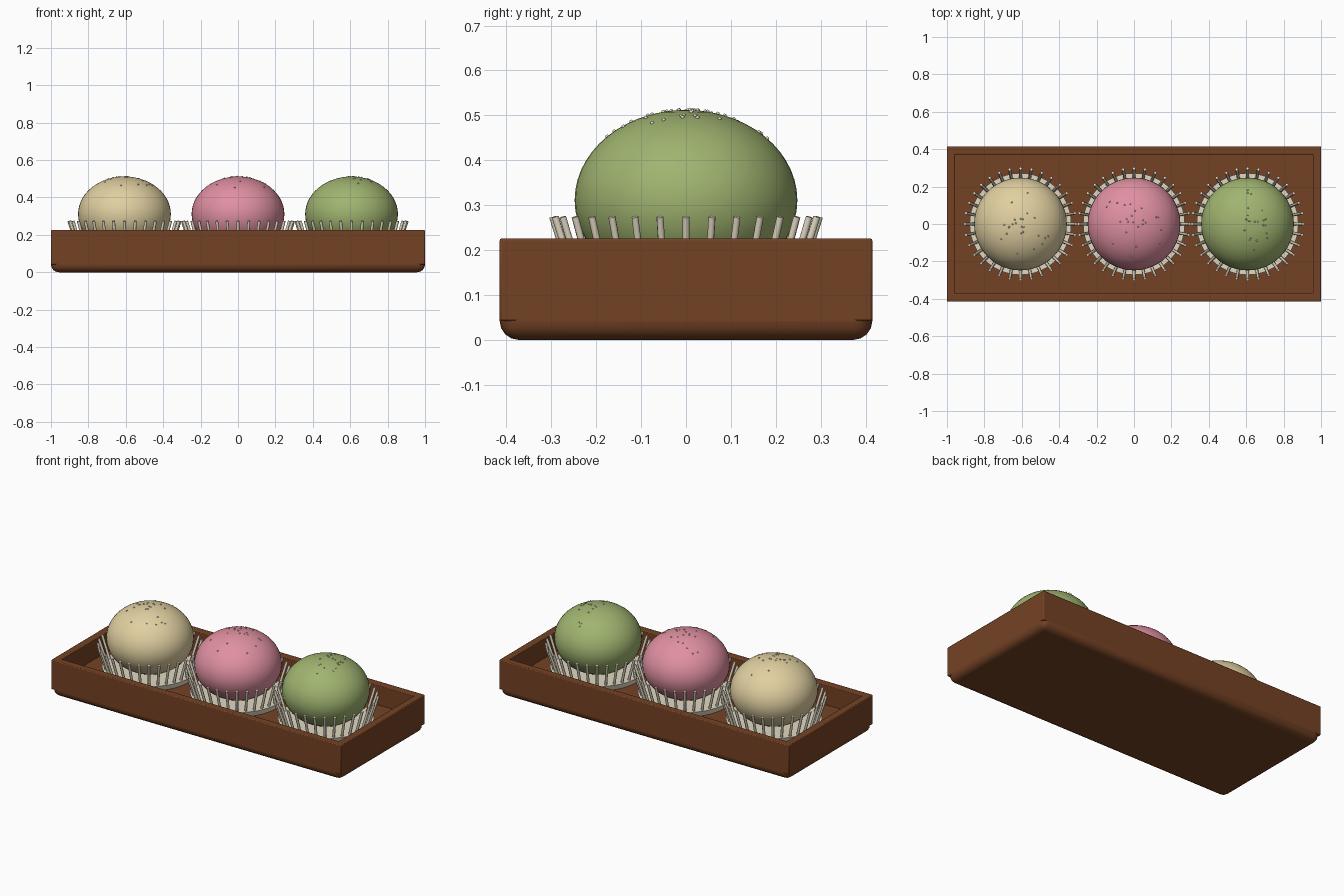
import bpy, bmesh, math, random
from mathutils import Vector, Matrix

if "Cube" in bpy.data.objects:
    bpy.data.objects.remove(bpy.data.objects["Cube"])

random.seed(4)


def material(name, r, g, b):
    m = bpy.data.materials.new(name)
    lin = [((c / 255 + 0.055) / 1.055) ** 2.4 for c in (r, g, b)]
    m.diffuse_color = (*lin, 1)
    m.use_nodes = True
    m.node_tree.nodes["Principled BSDF"].inputs["Base Color"].default_value = m.diffuse_color
    return m


WOOD = material("brown wood", 116, 66, 36)
PAPER = material("cream paper", 226, 217, 195)
FLOUR = material("pale flour", 235, 226, 205)
SWEETS = [("vanilla", -0.607, material("vanilla yellow", 224, 207, 160)),
          ("pink", 0.0, material("soft pink", 224, 144, 161)),
          ("green", 0.607, material("tea green", 160, 180, 112))]


def finish(name, bm, mat, bevel=0, segments=2, angle=40):
    bmesh.ops.recalc_face_normals(bm, faces=bm.faces)
    me = bpy.data.meshes.new(name)
    bm.to_mesh(me)
    bm.free()
    me.materials.append(mat)
    ob = bpy.data.objects.new(name, me)
    bpy.context.collection.objects.link(ob)
    if bevel:
        mod = ob.modifiers.new("bevel", 'BEVEL')
        mod.width, mod.segments = bevel, segments
    bpy.ops.object.select_all(action='DESELECT')
    ob.select_set(True)
    bpy.context.view_layer.objects.active = ob
    bpy.ops.object.shade_smooth_by_angle(angle=math.radians(angle))
    return ob


# tray base: slab with rounded edges
bm = bmesh.new()
bmesh.ops.create_cube(bm, size=1, matrix=Matrix.Translation((0, 0, 0.05))
                      @ Matrix.Diagonal((2, 0.83, 0.1, 1)))
finish("tray_base", bm, WOOD, 0.042, 4)

# tray walls: rectangular frame
bm = bmesh.new()
loops = []
for hx, hy, z in ((1, 0.415, 0.042), (1, 0.415, 0.226), (0.957, 0.372, 0.226), (0.957, 0.372, 0.042)):
    loops.append([bm.verts.new((sx * hx, sy * hy, z))
                  for sx, sy in ((-1, -1), (1, -1), (1, 1), (-1, 1))])
for k in range(4):
    a, b = loops[k], loops[(k + 1) % 4]
    for i in range(4):
        j = (i + 1) % 4
        bm.faces.new((a[i], a[j], b[j], b[i]))
finish("tray_walls", bm, WOOD, 0.005, 2)

RX, RZ, CZ = 0.248, 0.201, 0.311
for name, cx, mat in SWEETS:
    # rice cake
    bm = bmesh.new()
    bmesh.ops.create_uvsphere(bm, u_segments=48, v_segments=28, radius=1,
                              matrix=Matrix.Translation((cx, 0, CZ)) @ Matrix.Diagonal((RX, RX, RZ, 1)))
    finish(name + "_rice_cake", bm, mat, angle=60)

    # paper cup base
    bm = bmesh.new()
    bmesh.ops.create_cone(bm, cap_ends=True, segments=48, radius1=0.262, radius2=0.272, depth=0.035,
                          matrix=Matrix.Translation((cx, 0, 0.1145)))
    finish(name + "_cup_base", bm, PAPER)

    # paper cup pleats: ring of leaning rods
    bm = bmesh.new()
    for i in range(32):
        a = i * math.tau / 32
        d = Vector((math.cos(a), math.sin(a), 0))
        p = Vector((cx, 0, 0.105)) + d * 0.243
        q = Vector((cx, 0, 0.274)) + d * 0.297
        rot = (q - p).to_track_quat('Z', 'Y').to_matrix().to_4x4()
        bmesh.ops.create_cone(bm, cap_ends=True, segments=8, radius1=0.008, radius2=0.008,
                              depth=(q - p).length, matrix=Matrix.Translation((p + q) / 2) @ rot)
    finish(name + "_cup_pleats", bm, PAPER, angle=50)

    # flour specks scattered over the crown
    bm = bmesh.new()
    for i in range(24):
        a, t = random.uniform(0, math.tau), random.uniform(0.03, 0.82)
        pos = (cx + RX * math.sin(t) * math.cos(a), RX * math.sin(t) * math.sin(a), CZ + RZ * math.cos(t))
        bmesh.ops.create_icosphere(bm, subdivisions=1, radius=0.0048, matrix=Matrix.Translation(pos))
    finish(name + "_flour_specks", bm, FLOUR, angle=60)
